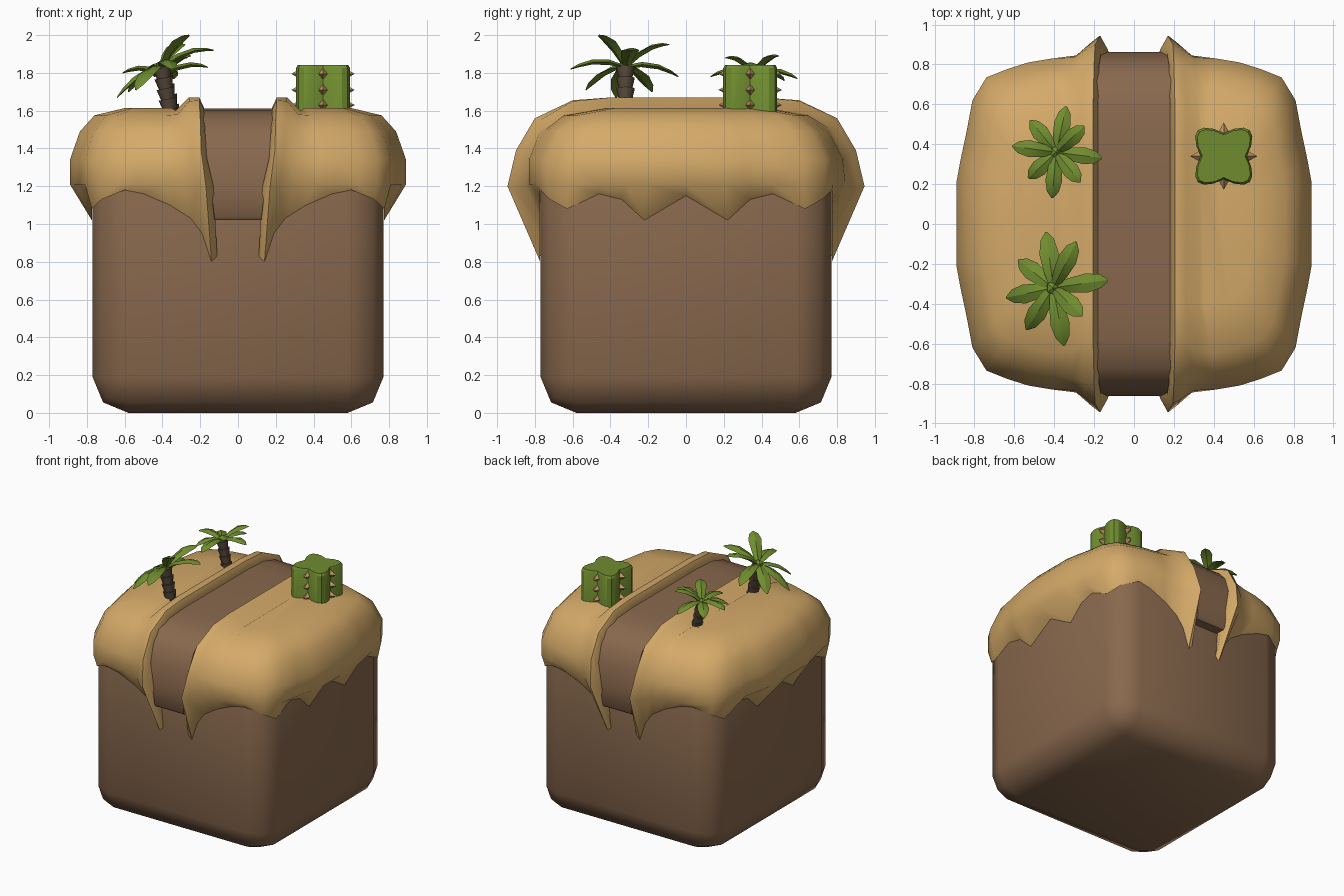
import bpy, bmesh, math
from mathutils import Vector, Matrix

if "Cube" in bpy.data.objects:
    bpy.data.objects.remove(bpy.data.objects["Cube"])


def material(name, rgb):
    m = bpy.data.materials.new(name)
    m.diffuse_color = (*rgb, 1)
    m.use_nodes = True
    m.node_tree.nodes["Principled BSDF"].inputs["Base Color"].default_value = m.diffuse_color
    return m


EARTH = material("earth_brown", (0.25, 0.14, 0.075))
SAND = material("sand", (0.66, 0.40, 0.14))
GREEN = material("plant_green", (0.16, 0.265, 0.028))
BARK = material("bark_brown", (0.10, 0.07, 0.045))
SPIKE = material("spike_tan", (0.52, 0.30, 0.12))


def finish(name, bm, mat, angle=40):
    bmesh.ops.recalc_face_normals(bm, faces=bm.faces[:])
    me = bpy.data.meshes.new(name)
    bm.to_mesh(me)
    bm.free()
    me.materials.append(mat)
    ob = bpy.data.objects.new(name, me)
    bpy.context.collection.objects.link(ob)
    if angle:
        bpy.ops.object.select_all(action='DESELECT')
        bpy.context.view_layer.objects.active = ob
        ob.select_set(True)
        bpy.ops.object.shade_smooth_by_angle(angle=math.radians(angle))
    return ob


# earth block with chunky rounded edges
bm = bmesh.new()
bmesh.ops.create_cube(bm, size=1, matrix=Matrix.Translation((0, 0, 0.74)) @ Matrix.Diagonal((1.54, 1.54, 1.48, 1)))
bmesh.ops.bevel(bm, geom=bm.edges[:], offset=0.19, segments=2, profile=0.5, affect='EDGES')
finish("earth_block", bm, EARTH, 50)

# path strip running over the top and down front and back: (half width, y, z)
half = [(.12, -.75, 1.02), (.125, -.84, 1.02), (.125, -.857, 1.04), (.145, -.862, 1.2),
        (.17, -.845, 1.36), (.18, -.80, 1.48), (.185, -.72, 1.56), (.19, -.58, 1.6), (.19, -.4, 1.612)]
bm = bmesh.new()
prof = half + [(w, -y, z) for w, y, z in reversed(half)]
rows = [(bm.verts.new((-w, y, z)), bm.verts.new((w, y, z))) for w, y, z in prof]
for a, b in zip(rows, rows[1:]):
    bm.faces.new((a[0], a[1], b[1], b[0]))
bm.faces.new([r[0] for r in rows])
bm.faces.new([r[1] for r in rows])
finish("path", bm, EARTH)

# sand cap: columns of six points from the top down to the ragged hem
cols = [
    [(.2, -.4, 1.55), (.2, -.6, 1.55), (.19, -.7, 1.45), (.18, -.75, 1.33), (.14, -.76, 1.15), (.115, -.76, .82)],
    [(.18, -.4, 1.615), (.18, -.6, 1.605), (.175, -.8, 1.5), (.165, -.857, 1.35), (.13, -.872, 1.2), (.11, -.772, .83)],
    [(.205, -.4, 1.67), (.205, -.6, 1.655), (.2, -.8, 1.56), (.195, -.9, 1.39), (.17, -.945, 1.2), (.14, -.772, .8)],
    [(.26, -.4, 1.67), (.26, -.6, 1.65), (.255, -.79, 1.54), (.24, -.875, 1.38), (.215, -.91, 1.18), (.19, -.772, .95)],
    [(.33, -.4, 1.6), (.32, -.64, 1.58), (.31, -.77, 1.5), (.3, -.835, 1.35), (.29, -.845, 1.2), (.25, -.772, 1.03)],
]
# bulge x, bulge y, hem x, hem y, hem z
for bx, by, hx, hy, hz in [
        (.41, -.83, .36, -.774, 1.10), (.53, -.81, .5, -.774, 1.16), (.64, -.775, .6, -.774, 1.18),
        (.74, -.735, .722, -.72, 1.13), (.81, -.62, .774, -.63, 1.08), (.84, -.46, .774, -.46, 1.16),
        (.87, -.32, .774, -.34, 1.13), (.89, -.21, .774, -.22, 1.02), (.89, 0, .774, 0, 1.15)]:
    col = [(.3 + (bx - .3) * k, by * k, z) for k, z in
           ((.5, 1.615), (.78, 1.575), (.91, 1.49), (1, 1.34), (1, 1.21))]
    cols.append(col + [(hx, hy, hz)])
cols += [[(x, -y, z) for x, y, z in c] for c in reversed(cols[:-1])]
bm = bmesh.new()
V = [[bm.verts.new(p) for p in c] for c in cols]
for a, b in zip(V, V[1:]):
    for k in range(5):
        bm.faces.new((a[k], a[k + 1], b[k + 1], b[k]))
for i in range(4):
    bm.faces.new((V[i][0], V[i + 1][0], V[-2 - i][0], V[-1 - i][0]))
bm.faces.new([c[0] for c in V[4:-4]])
sand = finish("sand_cap", bm, SAND, 55)
m = sand.modifiers.new("mirror", 'MIRROR')
m.use_mirror_merge = False

# cactus: four-lobed column
quarter = [(.115, 0), (.137, .05), (.143, .1), (.13, .13), (.1, .143), (.05, .137)]
outline = []
for q in range(4):
    c, s = round(math.cos(q * math.pi / 2)), round(math.sin(q * math.pi / 2))
    outline += [(x * c - y * s, x * s + y * c) for x, y in quarter]
CX, CY = .45, .34
bm = bmesh.new()
rings = [[bm.verts.new((CX + x * k, CY + y * k, z)) for x, y in outline]
         for k, z in ((1, 1.52), (1, 1.825), (.93, 1.842))]
n = len(outline)
for a, b in zip(rings, rings[1:]):
    for i in range(n):
        bm.faces.new((a[i], a[(i + 1) % n], b[(i + 1) % n], b[i]))
bm.faces.new(rings[-1])
finish("cactus", bm, GREEN, 30)

# cactus spikes: small pyramids in each groove
bm = bmesh.new()
for q in range(4):
    for z in (1.63, 1.71, 1.795):
        mat = (Matrix.Translation((CX, CY, z)) @ Matrix.Rotation(q * math.pi / 2, 4, 'Z')
               @ Matrix.Translation((.138, 0, 0)) @ Matrix.Rotation(math.pi / 2, 4, 'Y'))
        bmesh.ops.create_cone(bm, cap_ends=True, segments=4, radius1=.034, radius2=0, depth=.06, matrix=mat)
finish("cactus_spikes", bm, SPIKE, 0)


def palm(name, base, crown, size, tips):
    base, crown = Vector(base), Vector(crown)
    axis = crown - base
    rot = axis.to_track_quat('Z', 'Y').to_matrix().to_4x4()
    # ringed trunk
    bm = bmesh.new()
    for i in range(5):
        mid = base + axis * ((i + .5) / 5)
        bmesh.ops.create_cone(bm, cap_ends=True, segments=8, radius1=.036 * size, radius2=.049 * size,
                              depth=axis.length / 5, matrix=Matrix.Translation(mid) @ rot)
    finish(name + "_trunk", bm, BARK, 50)
    # leaves: arched diamonds with a middle ridge
    bm = bmesh.new()
    bmesh.ops.create_icosphere(bm, subdivisions=1, radius=.04 * size, matrix=Matrix.Translation(crown))
    for tip in tips:
        d = Vector(tip) - crown
        side = d.cross(Vector((0, 0, 1))).normalized()
        up = side.cross(d).normalized()
        prev = None
        for t, w, h in ((0, .016, .01), (.3, .037, .014), (.62, .048, .013), (.86, .034, .009), (1, .005, .003)):
            p = crown + d * t + Vector((0, 0, .14 * size * t * (1 - t)))
            w *= size
            ring = [bm.verts.new(q) for q in (p - side * w, p + up * h, p + side * w, p - up * h)]
            if prev:
                for i in range(4):
                    bm.faces.new((prev[i], prev[(i + 1) % 4], ring[(i + 1) % 4], ring[i]))
            else:
                bm.faces.new(ring)
            prev = ring
        bm.faces.new(prev)
    finish(name + "_leaves", bm, GREEN, 25)


palm("front_palm", (-.35, -.32, 1.55), (-.405, -.32, 1.83), 1.0,
     [(-.44, -.04, 1.78), (-.29, -.09, 1.95), (-.13, -.28, 1.92), (-.26, -.46, 2.0),
      (-.35, -.61, 1.82), (-.54, -.53, 1.71), (-.64, -.37, 1.67), (-.58, -.18, 1.70)])
palm("back_palm", (-.33, .36, 1.52), (-.39, .36, 1.79), .88,
     [(-.34, .59, 1.77), (-.25, .49, 1.89), (-.16, .33, 1.83), (-.27, .21, 1.88),
      (-.41, .13, 1.78), (-.53, .23, 1.76), (-.61, .39, 1.80), (-.52, .52, 1.76)])
